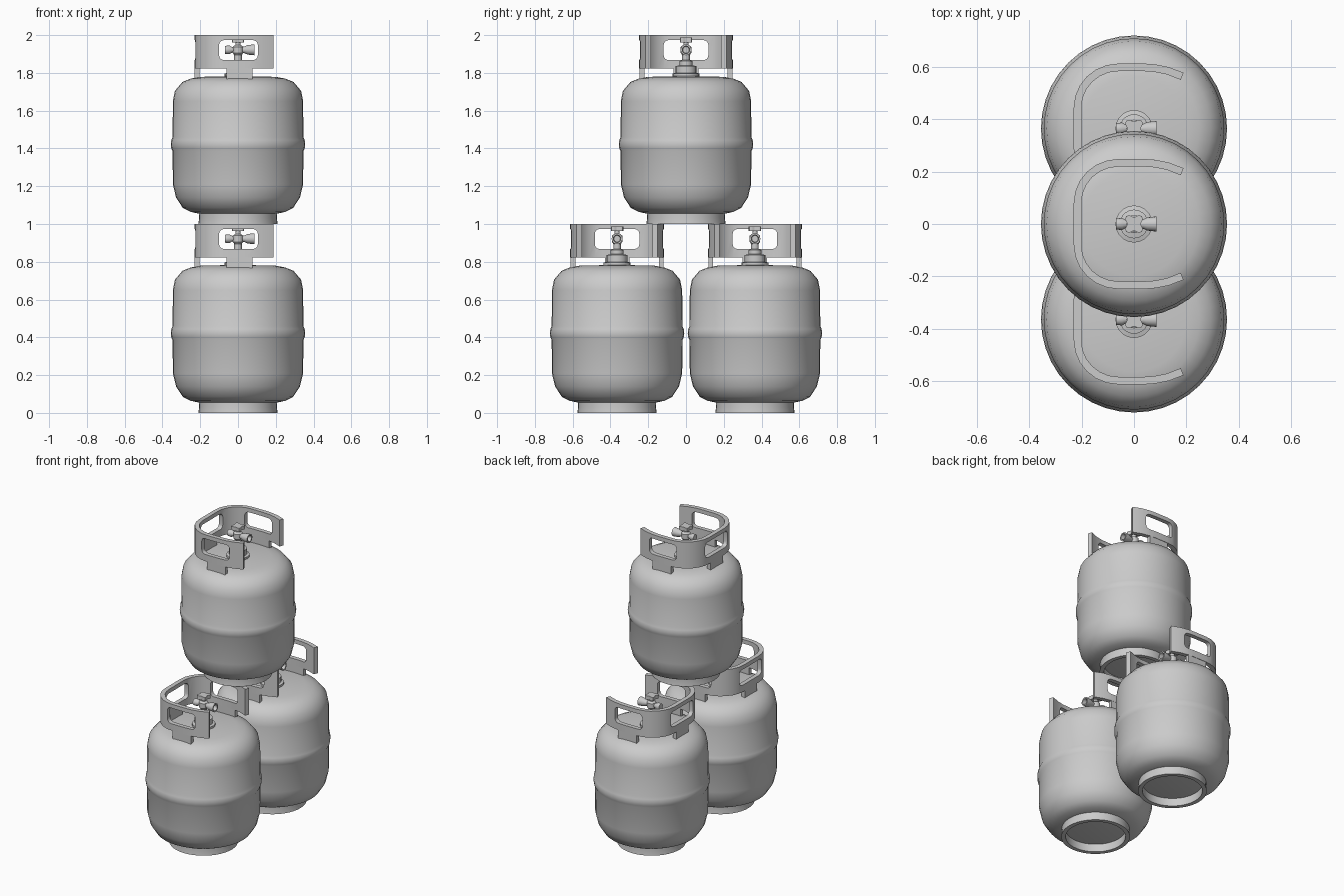
import bpy, bmesh
from math import sin, cos, pi, radians
from mathutils import Vector

if "Cube" in bpy.data.objects:
    bpy.data.objects.remove(bpy.data.objects["Cube"])

parts = []


def make(name, bm):
    bmesh.ops.remove_doubles(bm, verts=bm.verts, dist=1e-5)
    bmesh.ops.recalc_face_normals(bm, faces=bm.faces)
    me = bpy.data.meshes.new(name)
    bm.to_mesh(me)
    bm.free()
    ob = bpy.data.objects.new(name, me)
    bpy.context.collection.objects.link(ob)
    parts.append(ob)
    return ob


def lathe(name, profile, n, along_x=False, z0=0.0, closed=False):
    """Turn (radius, height) points about z, or about x at height z0."""
    bm = bmesh.new()
    rings = []
    for r, h in profile:
        ring = []
        for i in range(n):
            a = 2 * pi * i / n
            p = (r * cos(a), r * sin(a), h)
            ring.append(bm.verts.new((p[2], p[0], p[1] + z0) if along_x else p))
        rings.append(ring)
    pairs = list(zip(rings, rings[1:])) + ([(rings[-1], rings[0])] if closed else [])
    for a, b in pairs:
        for i in range(n):
            j = (i + 1) % n
            bm.faces.new((a[i], a[j], b[j], b[i]))
    return make(name, bm)


def prism(name, pts, z1, z2):
    bm = bmesh.new()
    face = bm.faces.new([bm.verts.new((x, y, z1)) for x, y in pts])
    new = bmesh.ops.extrude_face_region(bm, geom=[face])["geom"]
    bmesh.ops.translate(bm, vec=(0, 0, z2 - z1),
                        verts=[v for v in new if isinstance(v, bmesh.types.BMVert)])
    return make(name, bm)


def box(name, lo, hi, round_axis=None, radius=0.025):
    bm = bmesh.new()
    bmesh.ops.create_cube(bm, size=1)
    lo, hi = Vector(lo), Vector(hi)
    for v in bm.verts:
        v.co = Vector([lo[k] + (v.co[k] + 0.5) * (hi[k] - lo[k]) for k in range(3)])
    if round_axis is not None:
        edges = [e for e in bm.edges
                 if abs((e.verts[0].co - e.verts[1].co)[round_axis]) > 1e-4]
        bmesh.ops.bevel(bm, geom=edges, offset=radius, segments=4, profile=0.5,
                        affect='EDGES')
    return make(name, bm)


# Pressure vessel with its raised middle band
lathe("tank_body", [(0, .05), (.2, .053), (.25, .064), (.292, .085), (.328, .14),
                    (.345, .21), (.346, .385), (.353, .4), (.356, .422), (.353, .444),
                    (.346, .46), (.345, .65), (.334, .705), (.294, .752), (.25, .77),
                    (.2, .779), (0, .784)], 40)
# Foot ring
lathe("foot_ring", [(.21, 0), (.206, .03), (.208, .075), (.183, .075), (.183, 0)],
      40, closed=True)

# Collar: U-shaped wall, open towards +x
half = [(.184, .2), (.13, .221), (.08, .231), (.04, .234)]
half += [(-.06 - .156 * sin(a), .08 + .154 * cos(a))
         for a in [pi / 2 * i / 6 for i in range(7)]]
path = [Vector(p) for p in half] + [Vector((x, -y)) for x, y in reversed(half)]
outer, inner = [], []
for i, p in enumerate(path):
    t = (path[min(i + 1, len(path) - 1)] - path[max(i - 1, 0)]).normalized()
    nrm = Vector((t.y, -t.x)) * 0.0145
    outer.append(p + nrm)
    inner.append(p - nrm)
collar = prism("collar", outer + inner[::-1], .822, 1.0)

# Hand-hold windows cut through the collar
for lo, hi, axis in [((-.1, -.4, .868), (.105, .4, .973), 1),
                     ((-.4, -.118, .868), (0, .118, .973), 0)]:
    cutter = box("window_cutter", lo, hi, axis)
    cutter.hide_render = True
    parts.remove(cutter)
    mod = collar.modifiers.new("window", 'BOOLEAN')
    mod.operation, mod.solver, mod.object = 'DIFFERENCE', 'EXACT', cutter
    bpy.context.view_layer.objects.active = collar
    bpy.ops.object.modifier_apply(modifier=mod.name)
    bpy.data.objects.remove(cutter)

# Collar feet welded to the tank
for s, side in ((-1, "front"), (1, "back")):
    ys = sorted((s * .221, s * .246))
    box("collar_foot_" + side, (-.06, ys[0], .755), (.078, ys[1], .83))
box("collar_foot_left", (-.229, -.065, .755), (-.203, .065, .83))

# Valve: stepped stem, cross tube with outlet, and lobed handwheel
lathe("valve_stem", [(0, .77), (.071, .77), (.071, .796), (.055, .8), (.055, .836),
                     (.034, .84), (.034, .862), (.02, .868), (.02, .895), (.028, .905),
                     (.028, .938), (.014, .948), (.014, .97), (0, .97)], 20)
lathe("valve_outlet", [(0, -.068), (.021, -.068), (.023, -.045), (.014, -.03),
                       (.014, .01), (.018, .035), (.025, .05), (.029, .087),
                       (.02, .087), (.017, .05), (0, .05)], 16, True, .922)
wheel = []
for i in range(32):
    a = 2 * pi * i / 32
    r = .034 - .008 * cos(4 * a)
    wheel.append((r * cos(a), r * sin(a)))
prism("handwheel", wheel, .962, .987)

# Shading
bpy.ops.object.select_all(action='DESELECT')
for ob in parts:
    ob.select_set(True)
bpy.context.view_layer.objects.active = parts[0]
bpy.ops.object.shade_smooth_by_angle(angle=radians(38))

# Two tanks side by side and a third stacked on top
for ob in parts:
    for tag, y, z in (("back", .365, 0), ("top", 0, 1)):
        dup = ob.copy()
        dup.name = ob.name + "_" + tag + "_tank"
        dup.location = (0, y, z)
        bpy.context.collection.objects.link(dup)
    ob.location = (0, -.365, 0)
    ob.name += "_front_tank"
